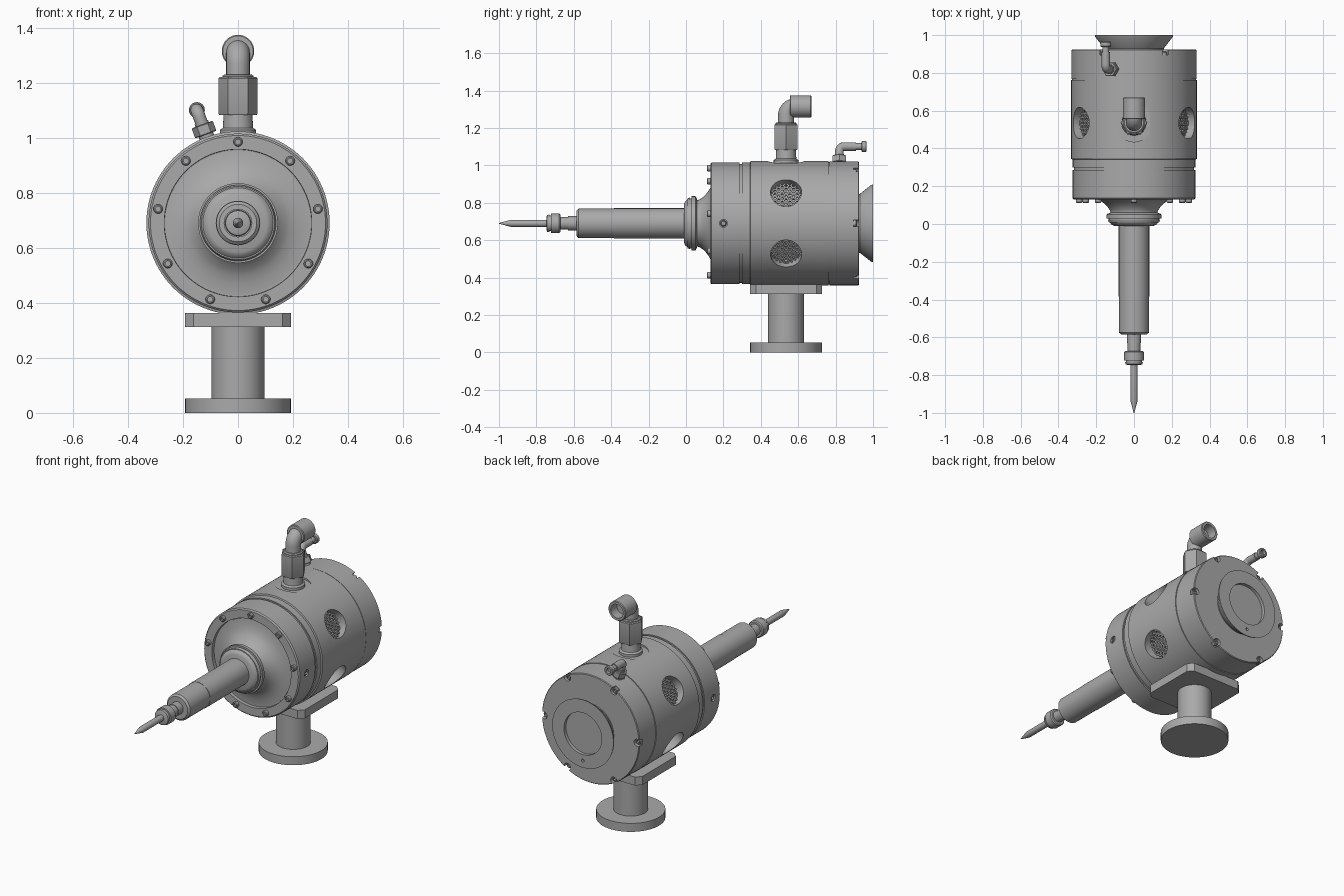
import bpy, bmesh
from math import sin, cos, pi, radians, sqrt, hypot
from mathutils import Matrix, Vector

if "Cube" in bpy.data.objects:
    bpy.data.objects.remove(bpy.data.objects["Cube"])

AXIS_Z = 0.69     # height of the spindle axis
MID_Y = 0.535     # plane of the windows, port and pedestal

metal = bpy.data.materials.new("grey metal")
metal.use_nodes = True
GREY = (0.4, 0.4, 0.4, 1)
metal.diffuse_color = GREY
metal.node_tree.nodes["Principled BSDF"].inputs["Base Color"].default_value = GREY


# frames: local z becomes the turning axis
def along_y(x=0, y=0, z=AXIS_Z, back=True):
    return Matrix.Translation((x, y, z)) @ Matrix.Rotation(-pi / 2 if back else pi / 2, 4, 'X')


def radial(deg, y):
    return Matrix.Translation((0, y, AXIS_Z)) @ Matrix.Rotation(radians(90 - deg), 4, 'Y')


def upright(y=MID_Y):
    return Matrix.Translation((0, y, 0))


def lathe(bm, profile, mat, segs=48):
    """Closed solid of revolution from (height, radius) pairs."""
    profile = [(profile[0][0], 0)] + profile + [(profile[-1][0], 0)]
    rings = []
    for h, r in profile:
        n = segs if r else 1
        rings.append([bm.verts.new(mat @ Vector((r * cos(2 * pi * i / segs), r * sin(2 * pi * i / segs), h)))
                      for i in range(n)])
    for a, b in zip(rings, rings[1:]):
        for i in range(segs):
            j = (i + 1) % segs
            quad = [a[i % len(a)], a[j % len(a)], b[j % len(b)], b[i % len(b)]]
            bm.faces.new(list(dict.fromkeys(quad)))


def finish(name, bm, recalc=True):
    if recalc:
        bmesh.ops.recalc_face_normals(bm, faces=bm.faces)
    me = bpy.data.meshes.new(name)
    bm.to_mesh(me)
    bm.free()
    me.materials.append(metal)
    ob = bpy.data.objects.new(name, me)
    bpy.context.collection.objects.link(ob)
    return ob


def select(ob):
    bpy.ops.object.select_all(action='DESELECT')
    ob.select_set(True)
    bpy.context.view_layer.objects.active = ob


def smooth(ob):
    select(ob)
    bpy.ops.object.shade_smooth_by_angle(angle=radians(28))
    return ob


def turned(name, profile, mat, segs=48):
    bm = bmesh.new()
    lathe(bm, profile, mat, segs)
    return smooth(finish(name, bm))


def cut(ob, bm):
    cutter = finish("cutter", bm)
    cutter.hide_render = True
    mod = ob.modifiers.new("cut", 'BOOLEAN')
    mod.operation, mod.solver, mod.object = 'DIFFERENCE', 'EXACT', cutter
    select(ob)
    bpy.ops.object.modifier_apply(modifier=mod.name)
    bpy.data.objects.remove(cutter)
    smooth(ob)


def elbow(name, r, start, top, bend, end, mat, segs=24, steps=10):
    """Pipe rising along local z, then turning to local y."""
    stations = [(0, start, 0)]
    for k in range(steps + 1):
        t = pi / 2 * k / steps
        stations.append((bend - bend * cos(t), top - bend + bend * sin(t), t))
    stations.append((end, top, pi / 2))
    bm = bmesh.new()
    rings = []
    for y, z, t in stations:
        ring = []
        for i in range(segs):
            a = 2 * pi * i / segs
            ring.append(bm.verts.new(mat @ Vector((r * cos(a), y + r * sin(a) * cos(t), z - r * sin(a) * sin(t)))))
        rings.append(ring)
    for a, b in zip(rings, rings[1:]):
        for i in range(segs):
            j = (i + 1) % segs
            bm.faces.new((a[i], a[j], b[j], b[i]))
    bm.faces.new(rings[0])
    bm.faces.new(rings[-1])
    return smooth(finish(name, bm))


def tube(h0, h1, r, bore, depth, c=0.004):
    """Chamfered cylinder with a blind bore in its far end."""
    return [(h0, r - c), (h0 + c, r), (h1 - c, r), (h1, r - c), (h1, bore), (h1 - depth, bore)]


# main housing with bowl-shaped front, grooves and rear cap
body = turned("housing", [
    (.05, .125), (.065, .125), (.075, .129), (.09, .139), (.105, .153), (.12, .173), (.13, .19),
    (.139, .22), (.144, .25), (.145, .262), (.15, .262), (.15, .267), (.13, .268), (.13, .318),
    (.137, .325), (.285, .325), (.285, .318), (.3, .318), (.3, .325), (.342, .325), (.345, .333),
    (.763, .333), (.763, .328), (.768, .328), (.768, .331), (.921, .331), (.925, .327)], along_y(), 96)

WINDOWS = (30, 150, 210, 330)
bm = bmesh.new()
for a in WINDOWS:
    lathe(bm, [(.25, .083), (.4, .083)], radial(a, MID_Y))
lathe(bm, [(.322, .1), (.4, .1)], radial(90, MID_Y))
for a in (0, 180):
    lathe(bm, [(.305, .021), (.4, .021)], radial(a, .2), 24)
for k in range(6):
    a = k * pi / 3
    lathe(bm, [(0, .022), (.06, .022)], along_y(.317 * cos(a), .895, AXIS_Z + .317 * sin(a)), 24)
cut(body, bm)

# perforated screens behind the windows
PITCH = 0.023
for a in WINDOWS:
    bm = bmesh.new()
    mat = radial(a, MID_Y)
    for row in range(-5, 6):
        for col in range(-6, 7):
            cx, cy = (col + row % 2 / 2) * PITCH, row * PITCH * sqrt(3) / 2
            if hypot(cx, cy) > .094:
                continue
            loops = []
            for r, z in ((PITCH / sqrt(3), .285), (.0085, .285), (.0085, .277)):
                loops.append([bm.verts.new(mat @ Vector((cx + r * sin(-i * pi / 3), cy + r * cos(i * pi / 3), z)))
                              for i in range(6)])
            for p, q in zip(loops, loops[1:]):
                for i in range(6):
                    j = (i + 1) % 6
                    bm.faces.new((p[i], p[j], q[j], q[i]))
    bmesh.ops.remove_doubles(bm, verts=bm.verts, dist=.0005)
    finish("window_screen", bm, recalc=False)

# socket-head screws: front ring, rear notches, side set screws
SCREW = tube(-.005, .018, .017, .009, .01)
bm = bmesh.new()
for k in range(9):
    a = pi / 2 + k * 2 * pi / 9
    lathe(bm, SCREW, along_y(.295 * cos(a), .13, AXIS_Z + .295 * sin(a), back=False), 20)
smooth(finish("front_screws", bm))
bm = bmesh.new()
for k in range(6):
    a = k * pi / 3
    lathe(bm, SCREW, along_y(.312 * cos(a), .895, AXIS_Z + .312 * sin(a)), 20)
for a in (0, 180):
    lathe(bm, SCREW, radial(a, .2) @ Matrix.Translation((0, 0, .304)), 20)
smooth(finish("housing_screws", bm))

# rear flared flange with shallow recess and a pin hole
flange = turned("rear_flange", [(.915, .158), (.93, .158), (.99, .205), (1, .208), (1, .128), (.98, .128)],
                along_y(), 72)
bm = bmesh.new()
lathe(bm, [(.985, .009), (1.02, .009)], along_y(z=AXIS_Z - .165), 16)
cut(flange, bm)

# spindle nose, shaft, collet and needle
turned("nose_hub", [(-.01, .105), (-.004, .118), (.008, .128), (.008, .133), (.022, .138), (.022, .134),
                    (.03, .134), (.03, .145), (.05, .145), (.055, .138), (.06, .125)], along_y(), 64)
turned("shaft", [(-.585, .068), (-.575, .079), (-.385, .079), (-.385, .081), (.02, .081)], along_y())
turned("collet_neck", [(-.69, .034), (-.63, .034), (-.63, .038), (-.58, .038)], along_y(), 32)
turned("collet_nut", [(-.746, .035), (-.742, .045), (-.73, .047), (-.73, .042), (-.723, .042), (-.723, .052),
                      (-.678, .052), (-.672, .046)], along_y(), 32)
turned("needle", [(-1, .002), (-.935, .019), (-.73, .019)], along_y(), 24)

# large top port with hexagon nut and elbow
port = radial(90, MID_Y)
turned("port_boss", [(.31, .066), (.338, .066), (.346, .055), (.4, .052)], port)
turned("port_nut", [(.393, .068), (.398, .071), (.526, .071), (.531, .066)], port, 6)
turned("port_collar", [(.52, .056), (.535, .056), (.54, .05)], port, 32)
elbow("port_elbow", .043, .52, .625, .048, .06, port)
turned("port_outlet", tube(.02, .135, .059, .042, .06), along_y(0, MID_Y, AXIS_Z + .625), 40)

# small tilted fitting near the rear
small = radial(110, .82)
turned("fitting_base", [(.31, .028), (.345, .028)], small, 24)
turned("fitting_nut", [(.342, .038), (.345, .041), (.378, .041), (.381, .038)], small, 6)
turned("fitting_collar", [(.37, .026), (.39, .026)], small, 24)
elbow("fitting_elbow", .023, .37, .437, .026, .09, small)
end = small @ Vector((0, 0, .437))
turned("fitting_sleeve", [(.08, .018), (.125, .018)], along_y(end.x, end.y, end.z), 24)
turned("fitting_outlet", tube(.118, .146, .029, .016, .02), along_y(end.x, end.y, end.z), 24)

# pedestal: mounting plate, column and round foot
bm = bmesh.new()
bmesh.ops.create_cube(bm, size=1, matrix=upright() @ Matrix.Translation((0, 0, .3375))
                      @ Matrix.Diagonal((.384, .384, .052, 1)))
corners = [e for e in bm.edges if abs(e.verts[0].co.z - e.verts[1].co.z) > .01]
bmesh.ops.bevel(bm, geom=corners, offset=.03, segments=1, affect='EDGES')
finish("mounting_plate", bm)
turned("column", [(.04, .096), (.32, .096)], upright(), 64)
turned("foot", [(0, .192), (.052, .192)], upright(), 72)
